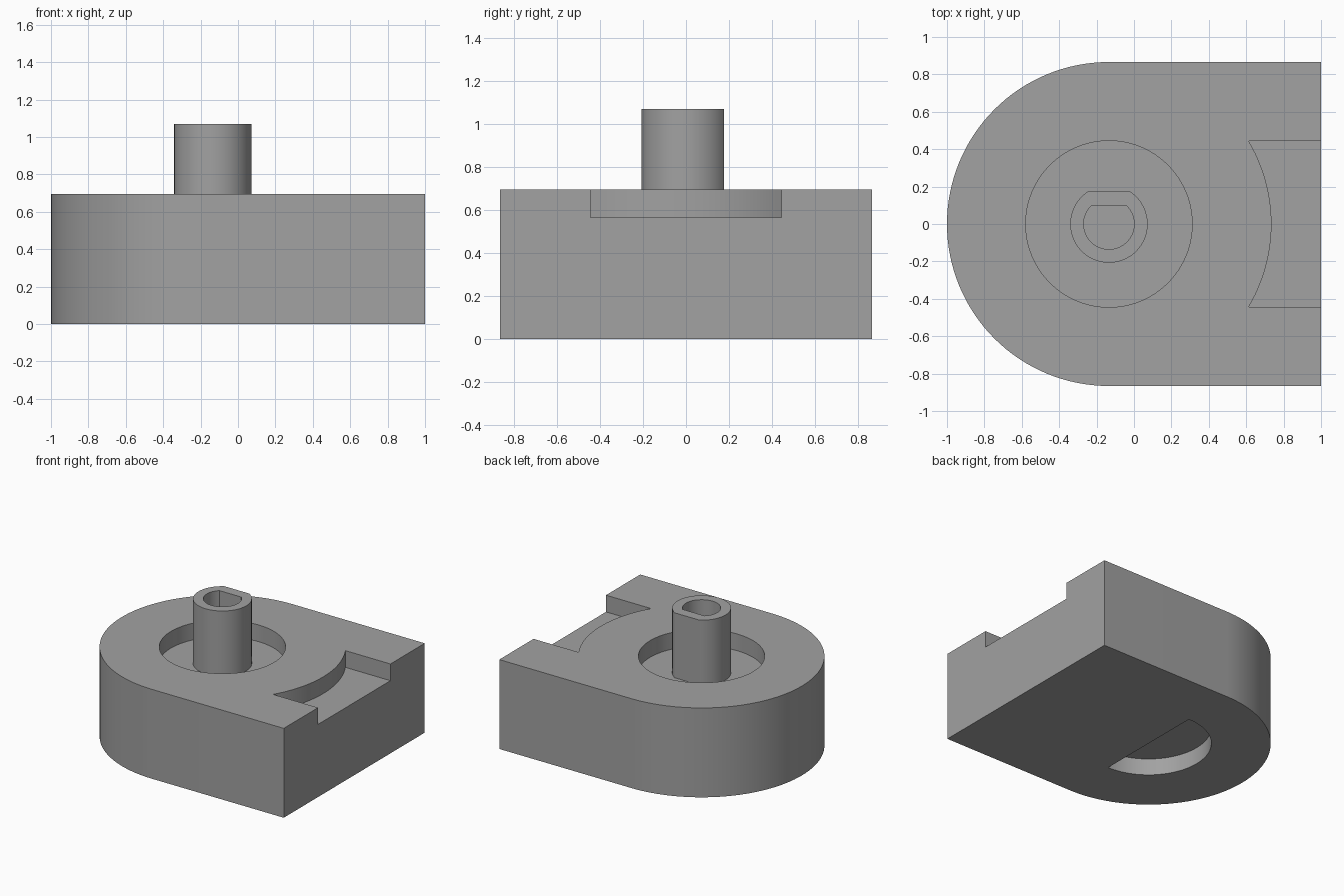
import bpy, bmesh, math
from math import asin, cos, sin, pi

if "Cube" in bpy.data.objects:
    bpy.data.objects.remove(bpy.data.objects["Cube"])

CX = -0.134            # shared axis of the round end, recesses and post
R = 0.866              # radius of the round end
TOP, FLOOR, POST_TOP = 0.695, 0.565, 1.07

grey = bpy.data.materials.new("mid grey")
grey.diffuse_color = (0.36, 0.36, 0.36, 1)
grey.use_nodes = True
grey.node_tree.nodes["Principled BSDF"].inputs["Base Color"].default_value = grey.diffuse_color


def arc(r, a0, a1, n):
    return [(CX + r * cos(a0 + (a1 - a0) * i / n), r * sin(a0 + (a1 - a0) * i / n))
            for i in range(n + 1)]


def d_profile(r, flat_y, n=64):
    """Circle with its +y side cut flat."""
    a = asin(flat_y / r)
    return arc(r, pi - a, 2 * pi + a, n)


def prism(name, pts, z0, z1):
    """Extrude a counter-clockwise outline from z0 to z1."""
    bm = bmesh.new()
    base = bm.faces.new([bm.verts.new((x, y, z0)) for x, y in pts])
    new = bmesh.ops.extrude_face_region(bm, geom=[base])["geom"]
    bmesh.ops.translate(bm, vec=(0, 0, z1 - z0),
                        verts=[v for v in new if isinstance(v, bmesh.types.BMVert)])
    bmesh.ops.recalc_face_normals(bm, faces=bm.faces)
    me = bpy.data.meshes.new(name)
    bm.to_mesh(me)
    bm.free()
    me.materials.append(grey)
    ob = bpy.data.objects.new(name, me)
    bpy.context.collection.objects.link(ob)
    return ob


def combine(ob, other, operation):
    bpy.context.view_layer.objects.active = ob
    mod = ob.modifiers.new("combine", "BOOLEAN")
    mod.operation, mod.solver, mod.object = operation, "EXACT", other
    bpy.ops.object.modifier_apply(modifier=mod.name)
    bpy.data.objects.remove(other)


# Block with one fully rounded end
body = prism("housing", arc(R, pi / 2, 3 * pi / 2, 64) + [(1, -R), (1, R)], 0, TOP)

# Round recess in the top
combine(body, prism("top_recess", arc(0.445, 0, 2 * pi, 96)[:-1], FLOOR, TOP + 0.1),
        "DIFFERENCE")

# Notch in the square end, with a curved inner wall
half = 0.445
a = asin(half / 0.869)
combine(body, prism("end_notch", [(1.1, half)] + arc(0.869, a, -a, 24) + [(1.1, -half)],
                    FLOOR, TOP + 0.1), "DIFFERENCE")

# Half-round pocket underneath
combine(body, prism("bottom_pocket", arc(0.445, pi / 2, 3 * pi / 2, 48), -0.1, 0.13),
        "DIFFERENCE")

# Post with a flat side, and its matching blind bore
combine(body, prism("post", d_profile(0.207, 0.177), FLOOR - 0.05, POST_TOP), "UNION")
combine(body, prism("post_bore", d_profile(0.135, 0.097), FLOOR, POST_TOP + 0.1),
        "DIFFERENCE")

# Smooth curved walls, crisp edges
bpy.ops.object.select_all(action="DESELECT")
body.select_set(True)
bpy.context.view_layer.objects.active = body
bpy.ops.object.shade_smooth_by_angle(angle=math.radians(25))
